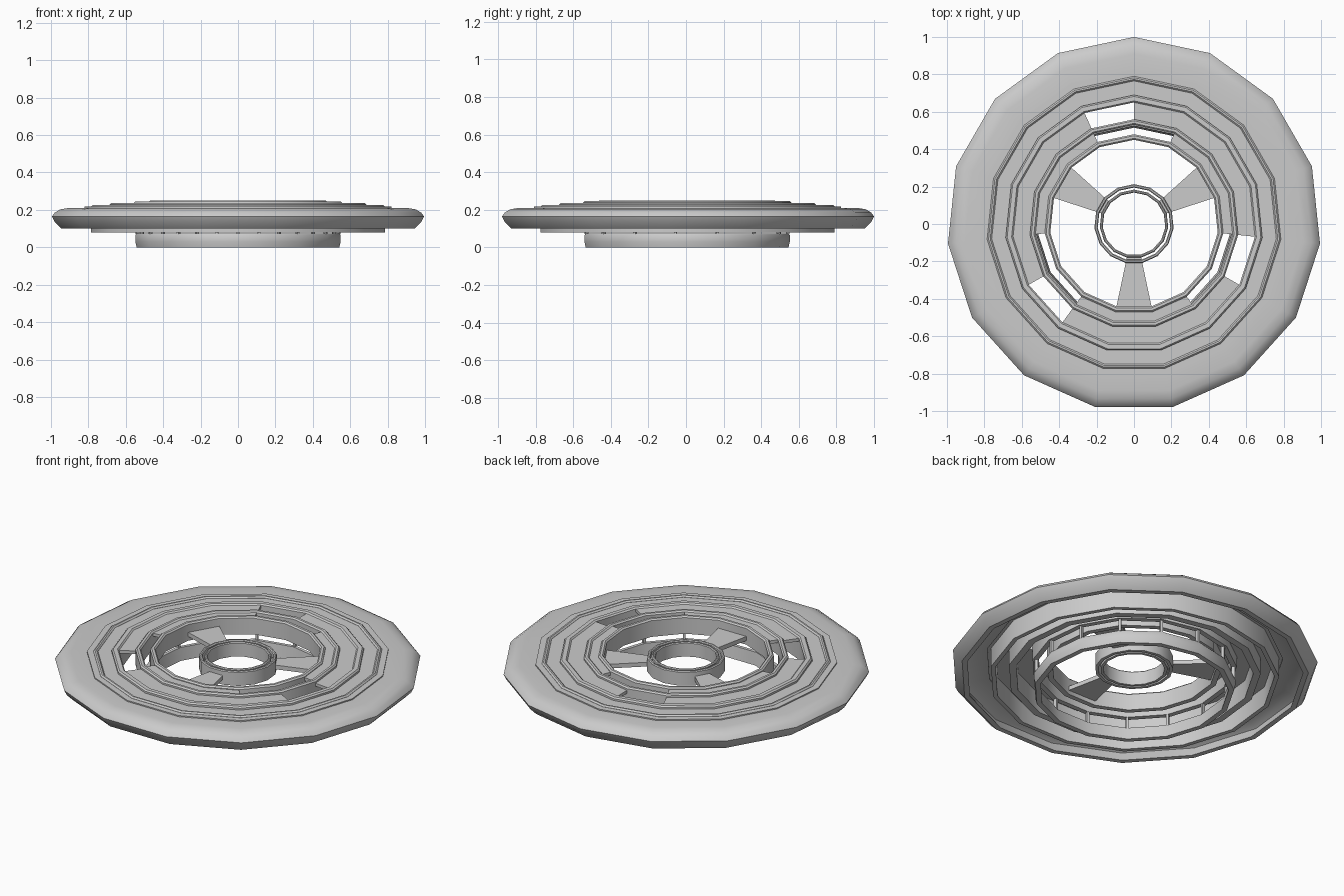
import bpy, bmesh
from math import cos, sin, radians

if "Cube" in bpy.data.objects:
    bpy.data.objects.remove(bpy.data.objects["Cube"])

SIDES = 15
STEP = 360 / SIDES
START = 90          # one corner points to the back


def sweep(name, profile, segs=None):
    """Revolve a closed (radius, z) profile over the chosen 15-gon segments."""
    segs = list(range(SIDES)) if segs is None else segs
    bm = bmesh.new()
    cols = {}

    def col(i):
        i %= SIDES
        if i not in cols:
            a = radians(START + i * STEP)
            cols[i] = [bm.verts.new((r * cos(a), r * sin(a), z)) for r, z in profile]
        return cols[i]

    n = len(profile)
    used = {s % SIDES for s in segs}
    for s in used:
        a, b = col(s), col(s + 1)
        for j in range(n):
            k = (j + 1) % n
            bm.faces.new((a[j], a[k], b[k], b[j]))
        if (s - 1) % SIDES not in used:
            bm.faces.new(a)
        if (s + 1) % SIDES not in used:
            bm.faces.new(b)
    bmesh.ops.recalc_face_normals(bm, faces=bm.faces)
    me = bpy.data.meshes.new(name)
    bm.to_mesh(me)
    bm.free()
    ob = bpy.data.objects.new(name, me)
    bpy.context.collection.objects.link(ob)
    bpy.ops.object.select_all(action='DESELECT')
    ob.select_set(True)
    bpy.context.view_layer.objects.active = ob
    bpy.ops.object.shade_smooth_by_angle(angle=radians(35))
    return ob


def wall(name, r0, r1, z0, z1, b=0.008):
    """Upright ring with softened upper edges."""
    return sweep(name, [(r0, z0), (r1, z0), (r1, z1 - b), (r1 - b, z1),
                        (r0 + b, z1), (r0, z1 - b)])


def plate(name, r0, r1, z0, z1, segs=None):
    return sweep(name, [(r0, z0), (r1, z0), (r1, z1), (r0, z1)], segs)


# outer rim, hollow underneath
sweep("outer_rim", [(0.81, 0.19), (0.91, 0.19), (0.955, 0.165), (0.92, 0.10), (0.95, 0.10),
                    (0.985, 0.135), (1.0, 0.165), (0.985, 0.185), (0.955, 0.203),
                    (0.91, 0.21), (0.81, 0.21)])

# stepped concentric ribs
plate("step_plate", 0.785, 0.825, 0.195, 0.217)
wall("outer_rib", 0.765, 0.79, 0.08, 0.226)
wall("middle_rib", 0.65, 0.69, 0.10, 0.236)
wall("inner_rib", 0.53, 0.56, 0.145, 0.246)
wall("opening_rim", 0.45, 0.48, 0.145, 0.25)

# plates between the ribs, with three sets of cut-out windows
plate("outer_band", 0.685, 0.77, 0.195, 0.217)
plate("middle_band", 0.555, 0.655, 0.21, 0.228, [i for i in range(SIDES) if i % 5 != 0])
plate("inner_band", 0.475, 0.535, 0.22, 0.238, [i for i in range(SIDES) if i % 5 not in (0, 4)])

# lower collar hung from short posts
sweep("lower_collar", [(0.515, 0.0), (0.545, 0.0), (0.552, 0.03), (0.552, 0.065),
                       (0.545, 0.075), (0.525, 0.075)])
for i in range(SIDES):
    a = radians(START + i * STEP)
    bpy.ops.mesh.primitive_cube_add(size=1, location=(0.54 * cos(a), 0.54 * sin(a), 0.11),
                                    rotation=(0, 0, a))
    post = bpy.context.object
    post.name = f"collar_post_{i + 1}"
    post.scale = (0.018, 0.014, 0.08)

# three tapered spokes
for n, s in enumerate((2, 7, 12)):
    plate(f"spoke_{n + 1}", 0.205, 0.455, 0.17, 0.195, [s])

# double hub ring, joined at the spokes
wall("hub_outer_ring", 0.195, 0.213, 0.14, 0.225, 0.005)
wall("hub_inner_ring", 0.168, 0.184, 0.14, 0.225, 0.005)
for n, s in enumerate((2, 7, 12)):
    plate(f"hub_bridge_{n + 1}", 0.18, 0.2, 0.15, 0.2, [s])
